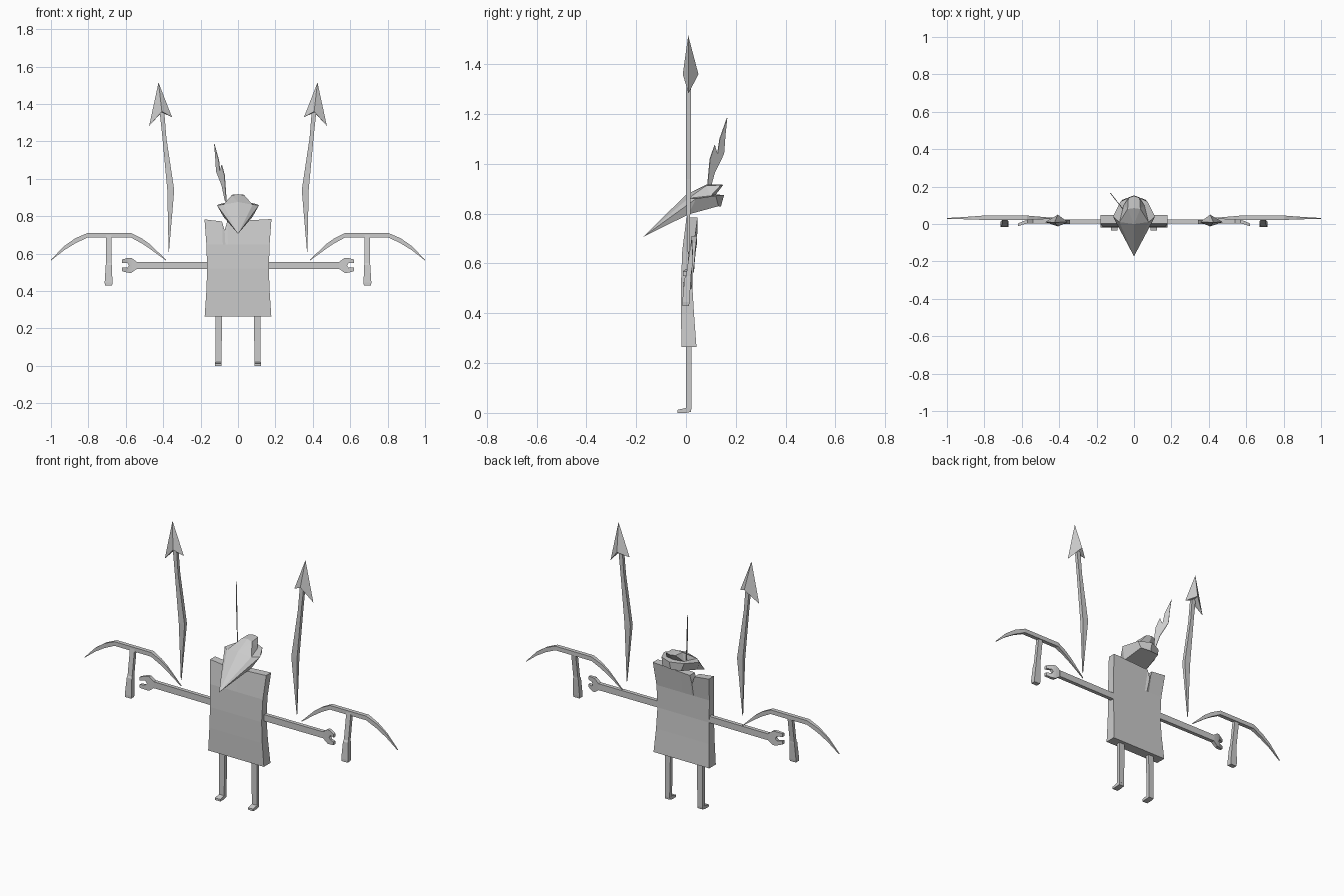
import bpy, bmesh

if "Cube" in bpy.data.objects:
    bpy.data.objects.remove(bpy.data.objects["Cube"])

grey = bpy.data.materials.new("plain grey")
grey.diffuse_color = (0.6, 0.6, 0.6, 1)
grey.use_nodes = True
grey.node_tree.nodes["Principled BSDF"].inputs["Base Color"].default_value = grey.diffuse_color


def make(name, verts, faces):
    """Flat shaded object from points and faces, normals outward."""
    me = bpy.data.meshes.new(name)
    me.from_pydata(verts, [], faces)
    bm = bmesh.new()
    bm.from_mesh(me)
    bmesh.ops.recalc_face_normals(bm, faces=bm.faces)
    bm.to_mesh(me)
    bm.free()
    me.materials.append(grey)
    ob = bpy.data.objects.new(name, me)
    bpy.context.collection.objects.link(ob)
    return ob


def loft(name, sections, s=1):
    """Skin matching even-sided sections, capped with quads; s mirrors x."""
    n = len(sections[0])
    verts = [(s * x, y, z) for sec in sections for x, y, z in sec]
    faces = []
    for k in range(len(sections) - 1):
        a, b = k * n, (k + 1) * n
        faces += [(a + i, a + (i + 1) % n, b + (i + 1) % n, b + i) for i in range(n)]
    for base in (0, (len(sections) - 1) * n):
        faces += [(base + i, base + i + 1, base + n - 2 - i, base + n - 1 - i)
                  for i in range(n // 2 - 1)]
    return make(name, verts, faces)


def box_x(x, y0, y1, z0, z1):
    """Section of a bar running along x."""
    return [(x, y0, z0), (x, y1, z0), (x, y1, z1), (x, y0, z1)]


def box_z(z, x0, x1, y0, y1):
    """Section of a bar running along z."""
    return [(x0, y0, z), (x1, y0, z), (x1, y1, z), (x0, y1, z)]


# Curved flat body, with a small torn notch in the top edge
rows = [(.265, .178, -.018, .042), (.40, .169, -.02, .032), (.52, .165, -.02, .025),
        (.65, .169, -.015, .028), (.78, .179, .002, .047)]
cols = [-1, -.48, -.40, -.32, 0, 1]
body = []
for z, w, y0, y1 in rows:
    top = z == .78
    heights = [.783, .772, .725, .772, .775, .785] if top else [z] * 6
    front = [(u * w, y0, h) for u, h in zip(cols, heights)]
    body.append(front + [(x, y1, h) for x, y, h in reversed(front)])
loft("body", body)

# Folded hat: pointed front, turned-up brim and faceted crown
half = [
    (.078, .01, .797), (.06, .13, .83),    # lower edge
    (.113, .04, .86), (.072, .12, .872),   # brim rim
    (.078, .01, .862), (.055, .10, .872),  # crown base
    (.034, .08, .912), (.03, .14, .915),   # crown top
]
mid = [(0, -.173, .706), (0, .14, .828), (0, .153, .875), (0, .12, .877),
       (0, 0, .876), (0, .085, .918), (0, .15, .916)]
n = len(half)
verts = half + [(-x, y, z) for x, y, z in half] + mid
T, LB, UB, CB, K1, K2, K3 = range(2 * n, 2 * n + 7)
faces = []
for o in (0, n):
    L1, L2, U1, U2, C1, C2, P, Q = range(o, o + n)
    faces += [(T, L1, U1), (L1, L2, U2, U1), (L2, LB, UB, U2),   # outer brim
              (T, U1, C1), (U1, U2, C2, C1), (U2, UB, CB, C2),   # inner brim
              (T, C1, K1), (C1, P, K1), (K1, P, K2),             # crown
              (C1, C2, P), (C2, Q, P), (P, Q, K3, K2), (C2, CB, K3, Q)]
faces += [(T, 0, n), (0, 1, n + 1, n), (1, LB, n + 1)]           # underside
make("hat", verts, faces)

# Thin feather, standing in a slanted vertical plane
edge = [(.165, 1.185), (.135, 1.10), (.126, 1.04), (.115, 1.075), (.096, 1.02),
        (.083, .88), (.092, .88), (.115, .965), (.152, 1.04), (.158, 1.12)]
m = len(edge)
fv = [(-.075 - (y - .10) * .79 + d, y + d * .8, z) for d in (-.0015, .0015) for y, z in edge]
ff = [tuple(range(m)), tuple(range(2 * m - 1, m - 1, -1))]
ff += [(i, (i + 1) % m, m + (i + 1) % m, m + i) for i in range(m)]
make("feather", fv, ff)

for s, side in ((-1, "left"), (1, "right")):
    # Leg
    loft(side + "_leg", [box_z(.018, .089, .120, .0, .022), box_z(.29, .084, .120, .0, .022)], s)
    # Foot, thin at the toe
    loft(side + "_foot", [
        [(.088, -.035, 0), (.122, -.035, 0), (.122, -.035, .012), (.088, -.035, .012)],
        [(.088, .0, 0), (.122, .0, 0), (.122, .0, .02), (.088, .0, .02)],
        [(.089, .02, .004), (.120, .02, .004), (.120, .022, .02), (.089, .022, .02)]], s)
    # Arm
    loft(side + "_arm", [box_x(.15, .002, .024, .519, .556), box_x(.545, .004, .026, .519, .556)], s)
    # Open claw hand: two prongs mirrored about the arm axis
    for t, part in ((1, "upper"), (-1, "lower")):
        prong = [(.54, .004, .026, 0, .018), (.57, .002, .022, 0, .040), (.583, 0, .019, 0, .040),
                 (.592, -.002, .015, .013, .039), (.620, -.012, .003, .012, .031)]
        loft(f"{side}_{part}_prong",
             [box_x(x, y0, y1, .5375 + t * a, .5375 + t * b) for x, y0, y1, a, b in prong], s)

    # Pickaxe blade
    blade = [(.385, .028, .032, .563, .567), (.47, .026, .036, .625, .650),
             (.515, .024, .040, .655, .682), (.572, .022, .045, .686, .710),
             (.805, .022, .045, .686, .710), (.87, .024, .040, .655, .682),
             (.93, .026, .036, .618, .640), (1.0, .028, .032, .563, .567)]
    loft(side + "_pick_blade", [box_x(*b) for b in blade], s)
    # Pickaxe handle with stepped grip
    loft(side + "_pick_handle", [
        box_z(.43, .673, .711, -.015, .012), box_z(.445, .671, .713, -.015, .014),
        box_z(.54, .675, .707, -.006, .020), box_z(.55, .677, .706, .0, .020),
        box_z(.70, .677, .706, .022, .042)], s)

    # Bent arrow shaft, tapering to its lower end
    shaft = [(.61, .369, .371, .008, .012), (.94, .341, .378, -.001, .021),
             (1.22, .383, .404, .0, .020), (1.37, .395, .420, .002, .019)]
    loft(side + "_arrow_shaft", [box_z(*q) for q in shaft], s)
    # Barbed arrow head
    head = [(.425, .009, 1.515), (.475, .01, 1.283), (.407, -.013, 1.36),
            (.353, .01, 1.33), (.407, .05, 1.36), (.409, .012, 1.355)]
    make(side + "_arrow_head", [(s * x, y, z) for x, y, z in head],
         [(0, 1, 2), (0, 2, 3), (0, 3, 4), (0, 4, 1),
          (5, 2, 1), (5, 3, 2), (5, 4, 3), (5, 1, 4)])
